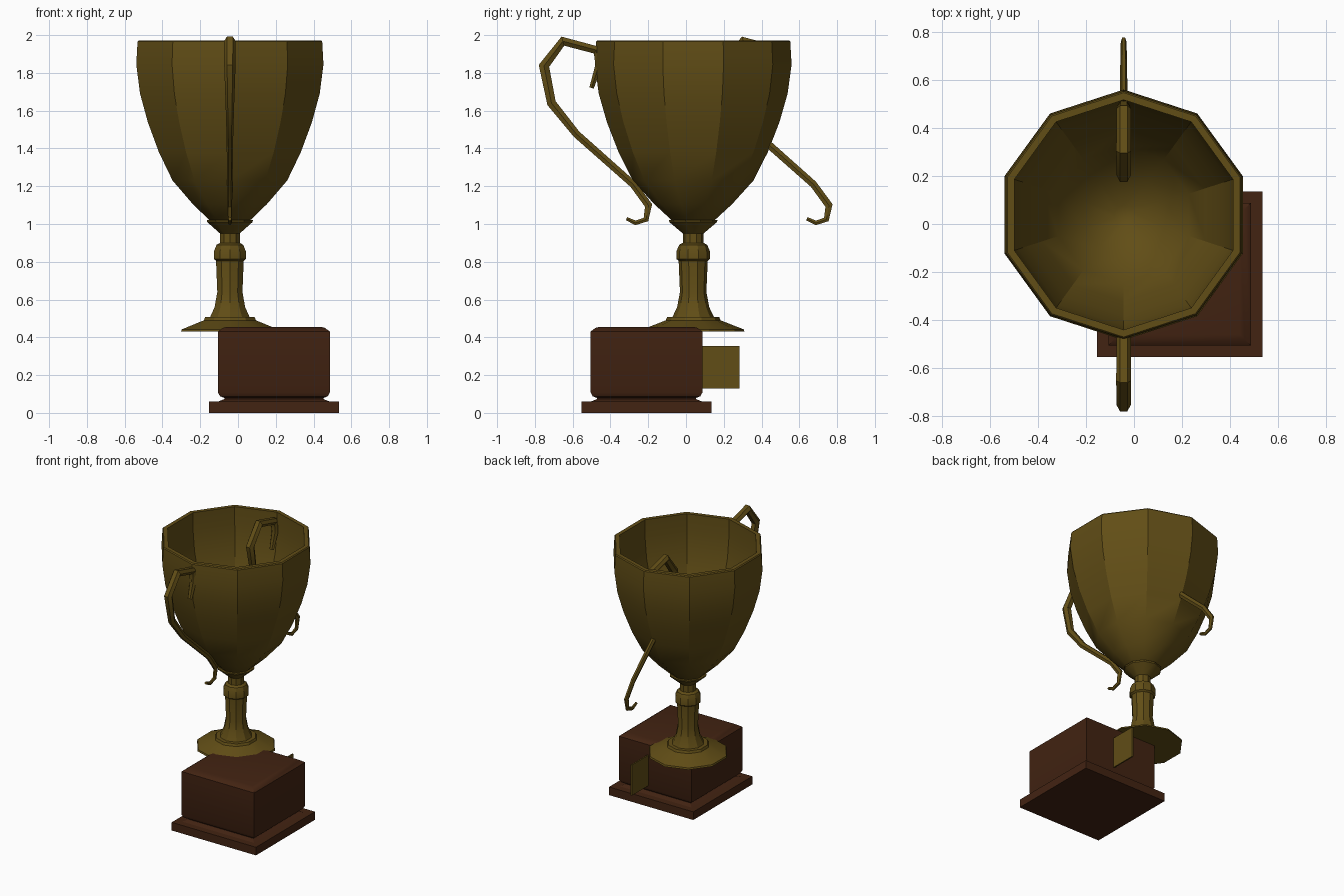
import bpy, bmesh, math

if "Cube" in bpy.data.objects:
    bpy.data.objects.remove(bpy.data.objects["Cube"])


def material(name, color):
    mat = bpy.data.materials.new(name)
    mat.use_nodes = True
    mat.diffuse_color = color
    mat.node_tree.nodes["Principled BSDF"].inputs["Base Color"].default_value = color
    return mat


gold = material("dark gold", (0.12, 0.075, 0.008, 1))
wood = material("dark wood", (0.055, 0.017, 0.006, 1))


def loft(name, rings, mat):
    """Skin a list of equal-sized vertex rings and cap both ends."""
    bm = bmesh.new()
    loops = [[bm.verts.new(p) for p in ring] for ring in rings]
    n = len(loops[0])
    for a, b in zip(loops, loops[1:]):
        for i in range(n):
            j = (i + 1) % n
            bm.faces.new((a[i], a[j], b[j], b[i]))
    bm.faces.new(loops[0][::-1])
    bm.faces.new(loops[-1])
    bmesh.ops.recalc_face_normals(bm, faces=bm.faces)
    mesh = bpy.data.meshes.new(name)
    bm.to_mesh(mesh)
    bm.free()
    mesh.materials.append(mat)
    obj = bpy.data.objects.new(name, mesh)
    bpy.context.collection.objects.link(obj)
    bpy.ops.object.select_all(action="DESELECT")
    obj.select_set(True)
    bpy.context.view_layer.objects.active = obj
    bpy.ops.object.shade_smooth_by_angle(angle=math.radians(30))
    return obj


def turned(name, center, profile, sides, start, mat):
    """Turn a (radius, height) profile around a vertical axis."""
    cx, cy = center
    angles = [start + math.tau * i / sides for i in range(sides)]
    rings = [[(cx + r * math.cos(a), cy + r * math.sin(a), z) for a in angles]
             for r, z in profile]
    return loft(name, rings, mat)


CUP = (-0.043, 0.038)
BOX = (0.19, -0.209)

# Cup bowl: outer wall up, over the rim, inner wall down to a small floor
bowl = [(0.06, 1.0), (0.108, 1.015), (0.206, 1.105), (0.319, 1.23), (0.395, 1.38),
        (0.457, 1.54), (0.50, 1.69), (0.521, 1.845), (0.514, 1.965), (0.508, 1.972),
        (0.478, 1.972), (0.478, 1.845), (0.46, 1.69), (0.418, 1.54), (0.358, 1.39),
        (0.285, 1.25), (0.175, 1.13), (0.04, 1.06)]
turned("cup_bowl", CUP, bowl, 10, math.pi / 2, gold)

# Stem with collar, knob and spreading foot
stem = [(0.272, 0.43), (0.268, 0.442), (0.145, 0.49), (0.138, 0.507), (0.11, 0.507),
        (0.085, 0.56), (0.07, 0.64), (0.077, 0.805), (0.089, 0.815), (0.089, 0.855),
        (0.074, 0.89), (0.055, 0.90), (0.055, 0.95), (0.126, 1.01), (0.128, 1.02),
        (0.10, 1.025)]
turned("stem_and_foot", CUP, stem, 10, math.pi / 2, gold)

# Wooden base, turned with four sides
base = {
    "base_plinth": [(0.344, 0), (0.344, 0.06)],
    "base_neck": [(0.295, 0.06), (0.262, 0.073), (0.262, 0.085)],
    "base_block": [(0.265, 0.08), (0.285, 0.088), (0.297, 0.11), (0.297, 0.43),
                   (0.27, 0.45), (0.25, 0.455)],
}
for name, profile in base.items():
    square = [(half * math.sqrt(2), z) for half, z in profile]
    turned(name, BOX, square, 4, math.pi / 4, wood)

# Plaque standing out from the back of the block
plaque = [[(x, y, z) for y, z in ((0, 0.13), (0.283, 0.13), (0.283, 0.355), (0, 0.355))]
          for x in (0.244, 0.254)]
loft("plaque", plaque, gold)

# Handle path: y, z, half width, half depth
path = [(-0.315, 1.028, 0.009, 0.009), (-0.267, 1.006, 0.01, 0.012),
        (-0.212, 1.024, 0.011, 0.015), (-0.198, 1.098, 0.012, 0.02),
        (-0.28, 1.21, 0.014, 0.019), (-0.58, 1.476, 0.018, 0.02),
        (-0.712, 1.64, 0.023, 0.024), (-0.752, 1.837, 0.03, 0.028),
        (-0.652, 1.968, 0.031, 0.025), (-0.475, 1.921, 0.03, 0.022),
        (-0.462, 1.84, 0.026, 0.018), (-0.5, 1.72, 0.018, 0.012)]


def handle(name, shift):
    rings = []
    for i, (y, z, w, d) in enumerate(path):
        before, after = path[max(i - 1, 0)], path[min(i + 1, len(path) - 1)]
        ty, tz = after[0] - before[0], after[1] - before[1]
        length = math.hypot(ty, tz)
        ny, nz = -tz / length, ty / length
        ring = []
        for k in range(6):
            a = k * math.pi / 3
            out = d * math.sin(a) / math.sin(math.pi / 3)
            ring.append((CUP[0] + w * math.cos(a), y + shift + ny * out, z + nz * out))
        rings.append(ring)
    loft(name, rings, gold)


handle("front_handle", 0)
handle("back_handle", 0.955)
